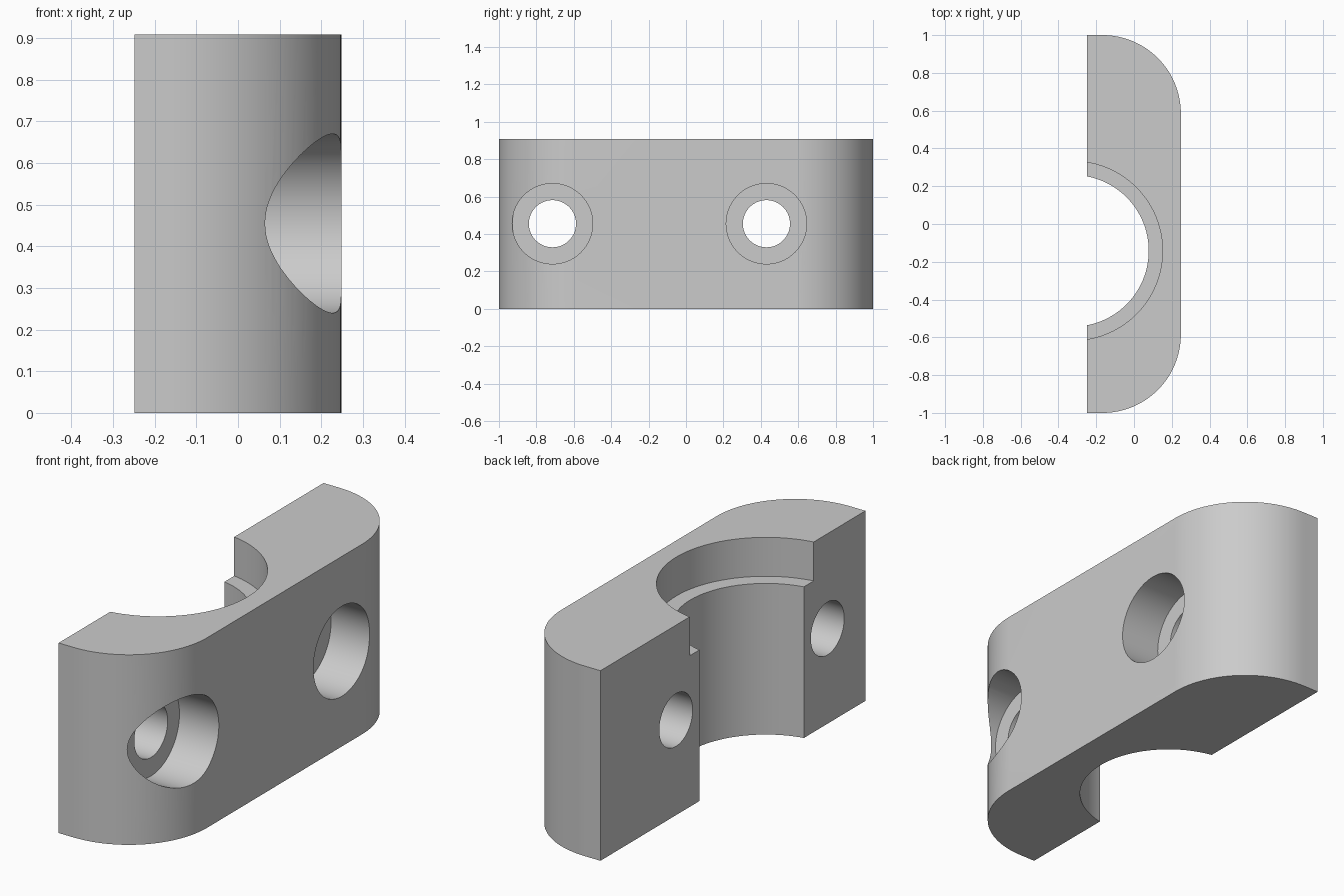
import bpy
import bmesh
import math
from math import pi, radians

cube = bpy.data.objects.get("Cube")
if cube:
    bpy.data.objects.remove(cube, do_unlink=True)

# Overall size
HALF_X, HALF_Y, HEIGHT = 0.248, 1.0, 0.908
CORNER = 0.415
BORE_X, BORE_Y = -0.323, -0.142
HOLE_SPACING, HOLE_Z = 0.572, 0.455

# Plain grey metal
grey = bpy.data.materials.new("grey_metal")
grey.use_nodes = True
grey.diffuse_color = (0.6, 0.6, 0.6, 1)
grey.node_tree.nodes["Principled BSDF"].inputs["Base Color"].default_value = (0.6, 0.6, 0.6, 1)


def corner_arc(y, start, steps=32):
    """Quarter circle of the outer profile."""
    return [(HALF_X - CORNER + CORNER * math.cos(start + pi / 2 * i / steps),
             y + CORNER * math.sin(start + pi / 2 * i / steps))
            for i in range(steps + 1)]


def clamp_body():
    """Flat-backed block with two rounded outer corners."""
    profile = [(-HALF_X, -HALF_Y)]
    profile += corner_arc(-HALF_Y + CORNER, -pi / 2)
    profile += corner_arc(HALF_Y - CORNER, 0)
    profile += [(-HALF_X, HALF_Y)]
    bm = bmesh.new()
    base = bm.faces.new([bm.verts.new((x, y, 0)) for x, y in profile])
    top = bmesh.ops.extrude_face_region(bm, geom=[base])["geom"]
    bmesh.ops.translate(bm, vec=(0, 0, HEIGHT),
                        verts=[v for v in top if isinstance(v, bmesh.types.BMVert)])
    bmesh.ops.recalc_face_normals(bm, faces=bm.faces)
    mesh = bpy.data.meshes.new("clamp_half")
    bm.to_mesh(mesh)
    bm.free()
    mesh.materials.append(grey)
    obj = bpy.data.objects.new("clamp_half", mesh)
    bpy.context.collection.objects.link(obj)
    return obj


def cut_cylinder(body, radius, start, length, along_x=False):
    """Remove a cylinder that begins at start and runs along +z or +x."""
    x, y, z = start
    middle = (x + length / 2, y, z) if along_x else (x, y, z + length / 2)
    bpy.ops.mesh.primitive_cylinder_add(
        vertices=96, radius=radius, depth=length, location=middle,
        rotation=(0, pi / 2 if along_x else 0, 0))
    cutter = bpy.context.object
    cutter.hide_render = True
    cutter.data.materials.append(grey)
    mod = body.modifiers.new("cut", "BOOLEAN")
    mod.operation = "DIFFERENCE"
    mod.solver = "EXACT"
    mod.object = cutter
    bpy.context.view_layer.objects.active = body
    bpy.ops.object.modifier_apply(modifier=mod.name)
    bpy.data.objects.remove(cutter, do_unlink=True)


clamp = clamp_body()

# Main bore and the wider recess at its top
cut_cylinder(clamp, 0.401, (BORE_X, BORE_Y, -0.5), 2)
cut_cylinder(clamp, 0.474, (BORE_X, BORE_Y, 0.722), 1)

# Counterbored bolt holes on either side of the bore
for side in (-1, 1):
    y = BORE_Y + side * HOLE_SPACING
    cut_cylinder(clamp, 0.126, (-1, y, HOLE_Z), 2, along_x=True)
    cut_cylinder(clamp, 0.215, (0.04, y, HOLE_Z), 1, along_x=True)

# Smooth curved walls, crisp edges
bpy.ops.object.select_all(action="DESELECT")
clamp.select_set(True)
bpy.context.view_layer.objects.active = clamp
bpy.ops.object.shade_smooth_by_angle(angle=radians(25))
